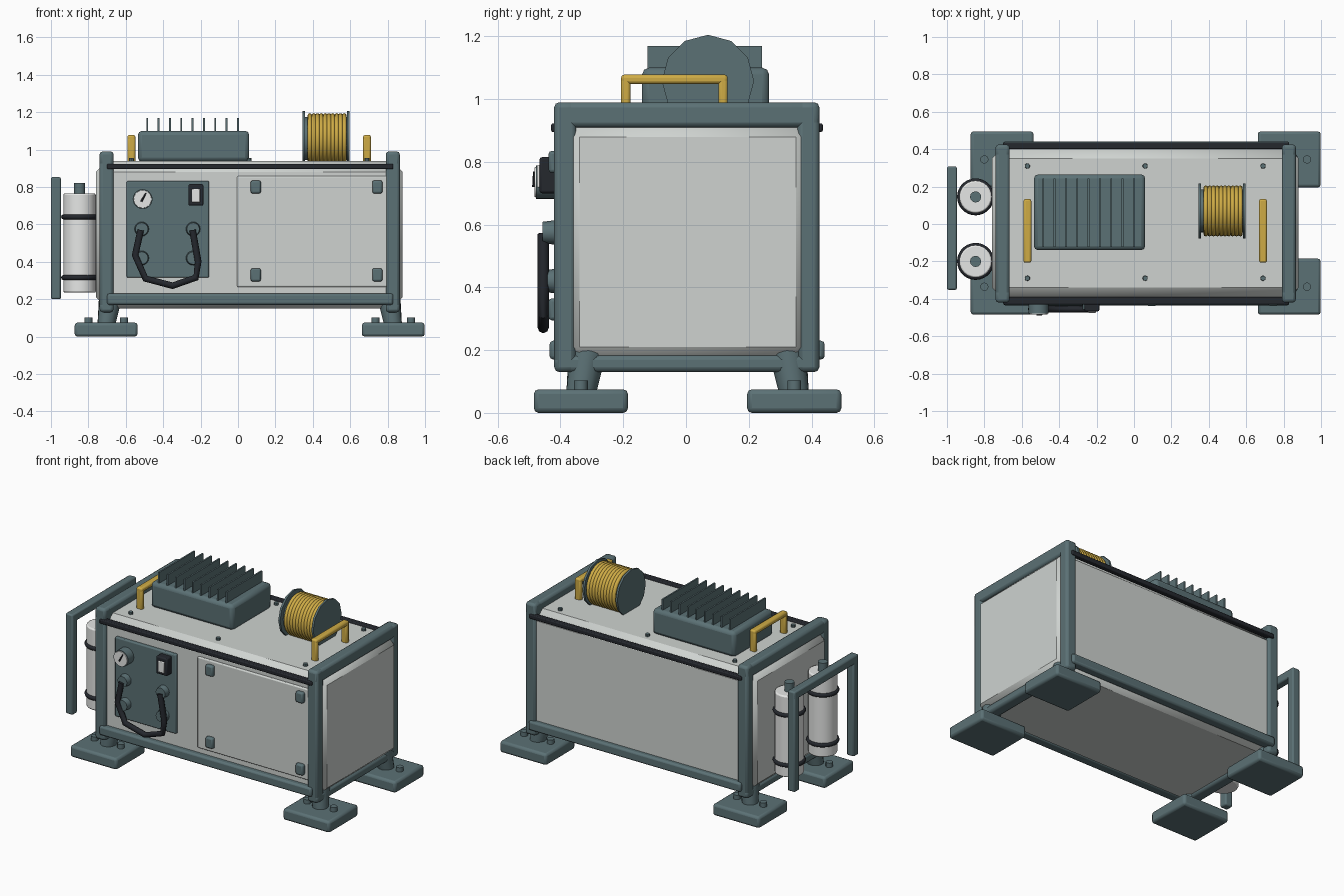
import bpy, bmesh, math
from mathutils import Matrix, Vector

if "Cube" in bpy.data.objects:
    bpy.data.objects.remove(bpy.data.objects["Cube"])


def material(name, rgb):
    m = bpy.data.materials.new(name)
    m.diffuse_color = (*rgb, 1)
    m.use_nodes = True
    m.node_tree.nodes["Principled BSDF"].inputs["Base Color"].default_value = m.diffuse_color
    return m


TEAL = material("slate_teal", (0.105, 0.165, 0.178))
PANEL = material("panel_grey", (0.62, 0.65, 0.63))
WHITE = material("tank_white", (0.80, 0.81, 0.80))
YELLOW = material("safety_yellow", (0.62, 0.41, 0.06))
BLACK = material("rubber_black", (0.018, 0.021, 0.027))


def finish(name, bm, mat, bevel=0, segments=2, angle=35):
    bmesh.ops.recalc_face_normals(bm, faces=bm.faces)
    mesh = bpy.data.meshes.new(name)
    bm.to_mesh(mesh)
    bm.free()
    mesh.materials.append(mat)
    ob = bpy.data.objects.new(name, mesh)
    bpy.context.collection.objects.link(ob)
    if bevel:
        b = ob.modifiers.new("bevel", 'BEVEL')
        b.width, b.segments = bevel, segments
    bpy.ops.object.select_all(action='DESELECT')
    ob.select_set(True)
    bpy.context.view_layer.objects.active = ob
    bpy.ops.object.shade_smooth_by_angle(angle=math.radians(angle))
    return ob


def boxes(name, mat, spans, bevel=0, segments=2):
    """Boxes given as (x0, x1, y0, y1, z0, z1)."""
    bm = bmesh.new()
    for x0, x1, y0, y1, z0, z1 in spans:
        mid = Vector((x0 + x1, y0 + y1, z0 + z1)) / 2
        bmesh.ops.create_cube(bm, size=1, matrix=Matrix.Translation(mid)
                              @ Matrix.Diagonal((x1 - x0, y1 - y0, z1 - z0, 1)))
    return finish(name, bm, mat, bevel, segments)


def rods(name, mat, items, sides=16, bevel=0):
    """Cylinders or cones given as (start, end, start radius, end radius)."""
    bm = bmesh.new()
    for a, b, r0, r1 in items:
        a, b = Vector(a), Vector(b)
        rot = (b - a).to_track_quat('Z', 'Y').to_matrix().to_4x4()
        bmesh.ops.create_cone(bm, cap_ends=True, segments=sides, radius1=r0, radius2=r1,
                              depth=(b - a).length,
                              matrix=Matrix.Translation((a + b) / 2) @ rot)
    return finish(name, bm, mat, bevel)


def rings(name, mat, centres, axis, major, minor, n=28, k=8):
    """Tori around the x or z axis."""
    bm = bmesh.new()
    for c in centres:
        grid = []
        for i in range(n):
            t = 2 * math.pi * i / n
            row = []
            for j in range(k):
                p = 2 * math.pi * j / k
                r, h = major + minor * math.cos(p), minor * math.sin(p)
                u, v = r * math.cos(t), r * math.sin(t)
                off = (h, u, v) if axis == 'x' else (u, v, h)
                row.append(bm.verts.new(Vector(c) + Vector(off)))
            grid.append(row)
        for i in range(n):
            for j in range(k):
                a, b = grid[i], grid[(i + 1) % n]
                bm.faces.new((a[j], b[j], b[(j + 1) % k], a[(j + 1) % k]))
    return finish(name, bm, mat, angle=60)


# Housing with chamfered edges
boxes("housing", PANEL, [(-0.76, 0.88, -0.40, 0.41, 0.15, 0.94)], 0.06, 1)

# Square end frames
for label, x0 in (("left", -0.74), ("right", 0.79)):
    x1 = x0 + 0.075
    boxes(label + "_end_frame", TEAL, [
        (x0, x1, -0.42, -0.35, 0.13, 0.99), (x0, x1, 0.355, 0.425, 0.13, 0.99),
        (x0, x1, -0.42, 0.425, 0.91, 0.99), (x0, x1, -0.42, 0.425, 0.13, 0.185)], 0.016)

# Long bottom rails and black seals under the lid
boxes("bottom_rails", TEAL, [(-0.70, 0.83, -0.435, -0.37, 0.17, 0.23),
                             (-0.70, 0.83, 0.38, 0.442, 0.17, 0.23)], 0.012)
boxes("lid_seals", BLACK, [(-0.70, 0.83, -0.43, -0.39, 0.895, 0.923),
                           (-0.70, 0.83, 0.40, 0.436, 0.895, 0.923)], 0.006)

# Feet: pads, tapered legs and bolts
pads, legs, bolts = [], [], []
for sx, cx in ((-1, -0.705), (1, 0.83)):
    for sy, cy in ((-1, -0.335), (1, 0.345)):
        pads.append((cx - 0.168, cx + 0.168, cy - 0.15, cy + 0.15, 0, 0.075))
        legs.append(((cx, cy, 0.06), (cx - sx * 0.02, cy - sy * 0.02, 0.19), 0.047, 0.06))
        for dx in (-0.095, 0.095):
            bolts.append(((cx + dx, cy, 0.07), (cx + dx, cy, 0.103), 0.022, 0.022))
boxes("foot_pads", TEAL, pads, 0.015)
rods("foot_legs", TEAL, legs, 14)
rods("foot_bolts", TEAL, bolts, 12)

# Heat sink with fins on the roof
boxes("heat_sink_base", TEAL, [(-0.535, 0.06, -0.14, 0.265, 0.935, 1.10)], 0.022)
boxes("heat_sink_fins", TEAL,
      [(-0.49 + i * 0.0606, -0.48 + i * 0.0606, -0.122, 0.243, 1.09, 1.17) for i in range(9)])

# Roof bolts
rods("roof_bolts", TEAL, [((x, y, 0.93), (x, y, 0.955), 0.015, 0.013)
                          for x in (-0.57, 0.06, 0.69) for y in (-0.29, 0.31)], 10)

# Cable reel: flanges, core and wound cable
rods("reel_flanges", TEAL, [((x, 0.07, 1.058), (x + 0.013, 0.07, 1.058), 0.147, 0.147)
                            for x in (0.344, 0.583)], 12)
rods("reel_core", TEAL, [((0.35, 0.07, 1.058), (0.59, 0.07, 1.058), 0.115, 0.115)], 20)
rings("wound_cable", YELLOW, [(0.384 + i * 0.0205, 0.07, 1.058) for i in range(10)],
      'x', 0.124, 0.0125)

# Carry handles
for label, x in (("left", -0.57), ("right", 0.69)):
    boxes(label + "_carry_handle", YELLOW, [
        (x - 0.021, x + 0.021, -0.207, -0.177, 0.93, 1.07),
        (x - 0.021, x + 0.021, 0.103, 0.133, 0.93, 1.07),
        (x - 0.021, x + 0.021, -0.207, 0.133, 1.048, 1.078)], 0.01)

# Gas tanks with valves and straps, behind a guard rail
spots = [(-0.847, 0.145), (-0.847, -0.20)]
rods("gas_tanks", WHITE, [((x, y, 0.235), (x, y, 0.765), 0.087, 0.087) for x, y in spots],
     24, 0.008)
rods("tank_valves", TEAL, [((x, y, 0.76), (x, y, 0.822), 0.03, 0.03) for x, y in spots], 12)
rings("tank_straps", BLACK, [(x, y, z) for x, y in spots for z in (0.315, 0.64)],
      'z', 0.085, 0.014)
boxes("tank_guard", TEAL, [(-1.0, -0.947, -0.352, -0.30, 0.20, 0.85),
                           (-1.0, -0.947, 0.256, 0.308, 0.20, 0.85),
                           (-1.0, -0.947, -0.352, 0.308, 0.80, 0.853)], 0.009)

# Service door with latches
boxes("service_door", PANEL, [(-0.005, 0.835, -0.414, -0.39, 0.265, 0.858)], 0.007)
boxes("door_latches", TEAL, [(x - 0.027, x + 0.027, -0.438, -0.40, z - 0.035, z + 0.035)
                             for x in (0.095, 0.745) for z in (0.80, 0.33)], 0.01)

# Control panel, gauge and switch
boxes("control_panel", TEAL, [(-0.595, -0.155, -0.42, -0.39, 0.315, 0.832)], 0.007)
rods("gauge_bezel", TEAL, [((-0.51, -0.41, 0.735), (-0.51, -0.478, 0.735), 0.053, 0.053)], 24)
rods("gauge_face", WHITE, [((-0.51, -0.474, 0.735), (-0.51, -0.483, 0.735), 0.049, 0.047)], 24)
rods("gauge_needle", BLACK, [((-0.517, -0.485, 0.722), (-0.492, -0.485, 0.768), 0.006, 0.003)], 6)
boxes("switch_frame", BLACK, [(-0.265, -0.185, -0.467, -0.41, 0.70, 0.815)], 0.008)
boxes("switch_rocker", WHITE, [(-0.247, -0.203, -0.475, -0.46, 0.718, 0.79)], 0.004)

# Round sockets and the jumper cable between the upper two
rods("sockets", TEAL, [((x, -0.41, z), (x, -0.457, z), 0.04, 0.034)
                       for x in (-0.515, -0.24) for z in (0.575, 0.42)], 16)
path = [(-0.52, 0.57), (-0.55, 0.435), (-0.495, 0.31), (-0.35, 0.272),
        (-0.225, 0.315), (-0.213, 0.40), (-0.243, 0.57)]
pts = [Vector((x, -0.455, z)) for x, z in path]
bm = bmesh.new()
loops = []
for i, p in enumerate(pts):
    d = (pts[min(i + 1, len(pts) - 1)] - pts[max(i - 1, 0)]).normalized()
    side = d.cross(Vector((0, 1, 0)))
    loops.append([bm.verts.new(p + 0.018 * (math.cos(a) * side + math.sin(a) * Vector((0, 1, 0))))
                  for a in (j * math.pi / 4 for j in range(8))])
for a, b in zip(loops, loops[1:]):
    for j in range(8):
        bm.faces.new((a[j], a[(j + 1) % 8], b[(j + 1) % 8], b[j]))
bm.faces.new(loops[0])
bm.faces.new(loops[-1])
finish("jumper_cable", bm, BLACK, angle=50)
